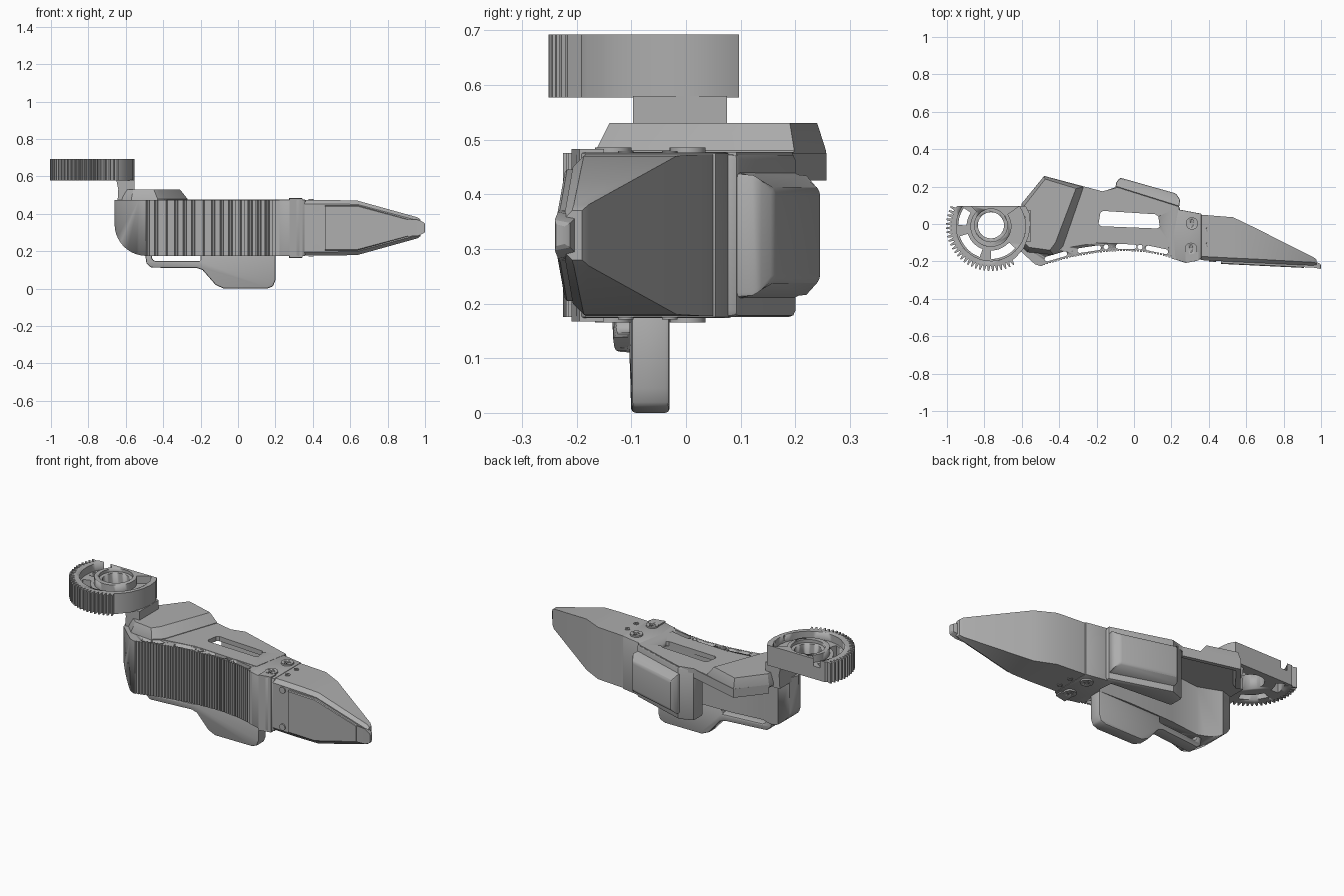
import bpy, bmesh, math
from mathutils import Vector

if "Cube" in bpy.data.objects:
    bpy.data.objects.remove(bpy.data.objects["Cube"])

grey = bpy.data.materials.new("plain grey")
grey.diffuse_color = (0.42, 0.42, 0.42, 1)
grey.use_nodes = True
grey.node_tree.nodes["Principled BSDF"].inputs["Base Color"].default_value = grey.diffuse_color


def finish(name, bm, bevel=0.0, smooth=True):
    bmesh.ops.recalc_face_normals(bm, faces=bm.faces)
    me = bpy.data.meshes.new(name)
    bm.to_mesh(me)
    bm.free()
    me.materials.append(grey)
    ob = bpy.data.objects.new(name, me)
    bpy.context.collection.objects.link(ob)
    bpy.context.view_layer.objects.active = ob
    if bevel:
        m = ob.modifiers.new("bevel", "BEVEL")
        m.width, m.segments, m.limit_method = bevel, 2, "ANGLE"
        m.angle_limit = math.radians(40)
        bpy.ops.object.modifier_apply(modifier=m.name)
    if smooth:
        bpy.ops.object.select_all(action="DESELECT")
        ob.select_set(True)
        bpy.ops.object.shade_smooth_by_angle(angle=math.radians(30))
    return ob


def loft(name, rings, bevel=0.0):
    """Join equal-length rings of points and cap both ends."""
    bm = bmesh.new()
    vs = [[bm.verts.new(p) for p in r] for r in rings]
    n = len(vs[0])
    for a, b in zip(vs, vs[1:]):
        for i in range(n):
            bm.faces.new((a[i], a[(i + 1) % n], b[(i + 1) % n], b[i]))
    bm.faces.new(vs[0])
    bm.faces.new(vs[-1])
    return finish(name, bm, bevel)


def prism(name, pts, z0, z1, bevel=0.0):
    return loft(name, [[(x, y, z) for x, y in pts] for z in (z0, z1)], bevel)


def circle(cx, cy, r, n=24):
    return [(cx + r * math.cos(math.tau * i / n), cy + r * math.sin(math.tau * i / n)) for i in range(n)]


def capsule(p, q, r, n=8):
    """Outline of a rounded slot from p to q."""
    p, q = Vector(p), Vector(q)
    a = math.atan2((q - p).y, (q - p).x)
    out = []
    for c, s in ((q, a - math.pi / 2), (p, a + math.pi / 2)):
        for i in range(n + 1):
            t = s + math.pi * i / n
            out.append((c.x + r * math.cos(t), c.y + r * math.sin(t)))
    return out


def sector(cx, cy, r0, r1, a0, a1, n=10):
    ang = [math.radians(a0 + (a1 - a0) * i / n) for i in range(n + 1)]
    return ([(cx + r1 * math.cos(a), cy + r1 * math.sin(a)) for a in ang]
            + [(cx + r0 * math.cos(a), cy + r0 * math.sin(a)) for a in reversed(ang)])


def cut(ob, cutter):
    m = ob.modifiers.new("cut", "BOOLEAN")
    m.object, m.operation, m.solver = cutter, "DIFFERENCE", "EXACT"
    bpy.context.view_layer.objects.active = ob
    bpy.ops.object.modifier_apply(modifier=m.name)
    bpy.data.objects.remove(cutter, do_unlink=True)


def front_y(x):
    return -0.145 - (0.395 if x < -0.05 else 0.6) * (x + 0.05) ** 2


# Ribbed grip shell with a curved front
front = []
RIBS = 46
for i in range(RIBS):
    x = -0.5 + 0.7 * i / RIBS
    w = 0.7 / RIBS
    y = front_y(x)
    front += [(x, y), (x + w * 0.6, y), (x + w * 0.7, y + 0.008), (x + w * 0.95, y + 0.008)]
back = [(0.2, -0.185), (0.28, -0.205), (0.28, 0.06), (0.2, -0.03), (0, -0.022), (-0.27, -0.03),
        (-0.45, -0.05), (-0.58, 0.0), (-0.64, -0.02), (-0.66, -0.07), (-0.645, -0.11), (-0.53, -0.215)]
shell = prism("grip_shell", front + back, 0.175, 0.475)
# Round the lower outer corner of the shell
arc = [(-0.49 + 0.17 * math.cos(math.radians(a)), 0.345 + 0.17 * math.sin(math.radians(a)))
       for a in range(180, 271, 9)]
corner = [(-0.8, 0.345)] + arc + [(-0.49, 0.1), (-0.8, 0.1)]
cut(shell, loft("corner_cutter", [[(x, y, z) for x, z in corner] for y in (-0.4, 0.3)]))
# Rows of vertical vent holes behind the ribs
for a, b in ((-0.465, -0.37), (-0.29, -0.19), (-0.15, -0.149), (-0.085, 0.0), (0.032, 0.033), (0.075, 0.17)):
    cut(shell, prism("vent_cutter", capsule((a, front_y(a) + 0.026), (b, front_y(b) + 0.026), 0.013), 0.1, 0.6))

# Lower fin with its slotted arm
fin = [(-0.2, 0.19), (-0.2, 0.147), (-0.445, 0.147), (-0.46, 0.16), (-0.46, 0.19), (-0.497, 0.19),
       (-0.49, 0.135), (-0.465, 0.112), (-0.22, 0.11), (-0.19, 0.1), (-0.12, 0.02), (-0.08, 0.002),
       (-0.07, 0), (0.155, 0), (0.187, 0.012), (0.2, 0.045), (0.2, 0.19)]
loft("lower_fin", [[(x, y - 0.18 * max(0, -0.05 - x) ** 2, z) for x, z in fin] for y in (-0.1, -0.03)], 0.008)

# Top plate with a long through slot
plate = prism("top_plate", [(-0.6, -0.05), (-0.5, -0.15), (-0.2, -0.1), (0.2, -0.12), (0.24, 0.092),
                            (-0.09, 0.195), (-0.17, 0.175), (-0.3, 0.205), (-0.48, 0.25), (-0.59, 0.11)],
              0.45, 0.477)
slot = [(-0.19, 0.0), (-0.175, -0.012), (0.125, -0.024), (0.138, -0.015),
        (0.13, 0.04), (0.115, 0.052), (-0.165, 0.07), (-0.18, 0.06)]
for ob in (plate, shell):
    cut(ob, prism("slot_cutter", slot, 0.1, 0.6))

# Raised cover with sloped edge and a back lip
low = [(-0.62, -0.1), (-0.57, -0.15), (-0.43, -0.165), (-0.38, -0.12), (-0.27, 0.198), (-0.48, 0.256), (-0.6, 0.11)]
high = [(-0.6, -0.09), (-0.56, -0.125), (-0.45, -0.14), (-0.42, -0.1), (-0.31, 0.19), (-0.475, 0.24), (-0.585, 0.1)]
loft("raised_cover", [[(x, y, 0.46) for x, y in low], [(x, y, 0.48) for x, y in low],
                      [(x, y, 0.53) for x, y in high]])
loft("cover_lip", [[(x, y, z) for x, y in pts] for z, pts in (
    (0.425, [(-0.6, 0.11), (-0.48, 0.257), (-0.17, 0.175), (-0.18, 0.155), (-0.47, 0.23), (-0.58, 0.095)]),
    (0.475, [(-0.6, 0.11), (-0.48, 0.257), (-0.17, 0.175), (-0.18, 0.13), (-0.46, 0.2), (-0.56, 0.08)]))])

# Rear block and its cushioned pad
prism("rear_block", [(-0.17, 0.172), (-0.09, 0.2), (0.245, 0.095), (0.245, 0.05), (0.15, 0.06), (-0.17, 0.085)],
      0.175, 0.475, 0.012)
pad = ((-0.1, 0.19, 0.0), (-0.095, 0.222, 0.0), (-0.075, 0.248, 0.035),
       (0.225, 0.163, 0.035), (0.247, 0.13, 0.0), (0.24, 0.085, 0.0))
loft("rear_pad", [[(x, y, z + s * inset) for x, y, inset in pad] for z, s in ((0.21, 1), (0.44, -1))], 0.01)

# Knuckle joining grip and tip
prism("knuckle", [(0.2, 0.085), (0.36, 0.055), (0.36, -0.185), (0.325, -0.2), (0.27, -0.206), (0.22, -0.19)],
      0.174, 0.476, 0.004)
prism("knuckle_band", [(0.275, -0.209), (0.345, -0.195), (0.345, -0.15), (0.275, -0.15)], 0.167, 0.483)

# Screws on top and underneath
for x, y, r in ((0.31, 0.003, 0.033), (0.305, -0.133, 0.033), (0.39, -0.03, 0.014), (0.39, -0.11, 0.014)):
    h = 0.01 if r > 0.02 else 0.004
    for side, z0 in (("top", 0.475), ("bottom", 0.175 - h)):
        s = prism("screw_" + side, circle(x, y, r), z0, z0 + h)
        zc = z0 + h if side == "top" else z0
        for d in ((0.5 * r, 0), (0, 0.5 * r)):
            cut(s, prism("recess_cutter", capsule((x - d[0], y - d[1]), (x + d[0], y + d[1]), r * 0.16, 2),
                         zc - 0.003, zc + 0.003))


# Tapering tip, lofted along x from chamfered sections
def section(x, y0, y1, h):
    z, c = 0.325, min(0.02, h * 0.3)
    return [(x, y0, z - h + c), (x, y0 + c, z - h), (x, y1, z - h), (x, y1, z + h), (x, y0 + c, z + h), (x, y0, z + h - c)]


loft("tip", [section(0.355, -0.193, 0.05, 0.148), section(0.53, -0.202, 0.036, 0.148),
             section(0.64, -0.207, -0.017, 0.145), section(0.96, -0.222, -0.178, 0.056),
             section(0.975, -0.222, -0.19, 0.045)])
loft("tip_nose", [[(x, y0, 0.325 - h), (x, y1, 0.325 - h * 0.8), (x, y1, 0.325 + h * 0.8), (x, y0, 0.325 + h)]
                  for x, y0, y1, h in ((0.91, -0.231, -0.2, 0.046), (0.965, -0.234, -0.2, 0.043),
                                       (0.995, -0.24, -0.212, 0.028), (1.0, -0.238, -0.222, 0.02))])
# Contact panel on the front of the tip
panel = [(0.465, 0.205), (0.64, 0.205), (0.91, 0.28), (0.91, 0.37), (0.64, 0.445), (0.465, 0.445)]
loft("tip_panel", [[(x, -0.19 - 0.048 * (x - 0.355) - d, 0.325 + (z - 0.325) * k) for x, z in panel]
                   for d, k in ((0, 1), (0.014, 1), (0.018, 0.96))])
# Small bolts beside the panel
for z in (0.22, 0.43):
    loft("front_bolt", [[(px, y, pz) for px, pz in circle(0.42, z, 0.018, 16)] for y in (-0.19, -0.203)])

# Gear quadrant
GX, GY = -0.765, -0.012
gear = []
TEETH = 27
for i in range(TEETH):
    a = math.radians(152 + 152 * i / TEETH)
    w = math.radians(152 / TEETH)
    for f, r in ((0, 0.213), (0.25, 0.24), (0.55, 0.24), (0.8, 0.213)):
        gear.append((GX + r * math.cos(a + f * w), GY + r * math.sin(a + f * w)))
gear += [(-0.632, -0.18), (-0.59, -0.13), (-0.562, -0.06), (-0.553, 0.0), (-0.56, 0.06), (-0.58, 0.097), (-0.945, 0.097)]
g = prism("gear_quadrant", gear, 0.577, 0.692)
# Recessed web, arc windows and centre bore
cut(g, prism("web_cutter", sector(GX, GY, 0.11, 0.185, 135, 395, 32), 0.65, 0.8))
for a0, a1 in ((146, 178), (198, 250), (270, 318)):
    cut(g, prism("window_cutter", sector(GX, GY, 0.13, 0.175, a0, a1), 0.5, 0.8))
cut(g, prism("bore_cutter", circle(GX, GY + 0.005, 0.07, 32), 0.5, 0.8))
cut(g, prism("counterbore_cutter", circle(GX, GY + 0.005, 0.088, 32), 0.675, 0.8))
for y in (-0.05, 0.035):
    cut(g, prism("pin_cutter", circle(-0.597, y, 0.014, 12), 0.66, 0.8))

# Stem between gear and cover
loft("gear_stem", [[(x0, -0.097, z), (-0.553, -0.097, z), (-0.553, 0.075, z), (x0, 0.075, z)]
                   for x0, z in ((-0.645, 0.45), (-0.64, 0.53), (-0.65, 0.58))])
